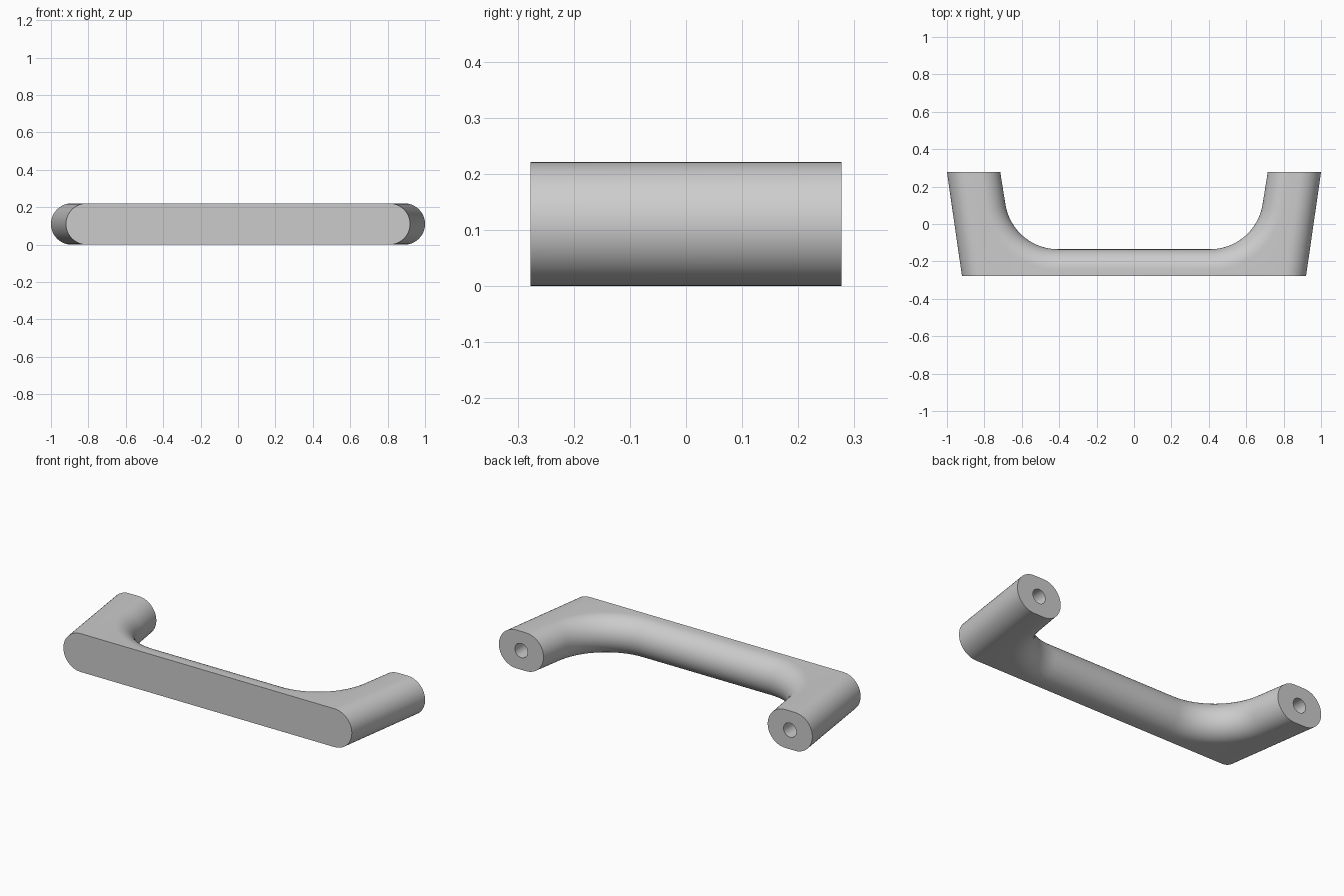
import bpy, bmesh, math

if "Cube" in bpy.data.objects:
    bpy.data.objects.remove(bpy.data.objects["Cube"])

R = 0.1105                 # edge rounding, half the height
FRONT, BACK = -0.277, 0.277
LEAN = math.atan(0.144)    # outward lean of the legs
FILLET = 0.285             # inner corner radius in plan
CX, CY = 0.406, 0.15       # inner corner centre

metal = bpy.data.materials.new("satin grey")
metal.diffuse_color = (0.6, 0.6, 0.6, 1)
metal.use_nodes = True
metal.node_tree.nodes["Principled BSDF"].inputs["Base Color"].default_value = metal.diffuse_color


def outline(d):
    """Plan outline with outer ends and inner edge pulled in by d."""
    right = [(0.92 - d, FRONT), (1.0 - d, BACK),
             (0.715 + d / math.cos(LEAN), BACK)]
    n = 18
    for i in range(n + 1):
        a = -LEAN - (math.pi / 2 - LEAN) * i / n
        right.append((CX + (FILLET + d) * math.cos(a),
                      CY + (FILLET + d) * math.sin(a)))
    return right + [(-x, y) for x, y in reversed(right)]


# handle body: stacked outlines following a half round edge
bm = bmesh.new()
rings = []
steps = 24
for i in range(steps + 1):
    t = -math.pi / 2 + math.pi * i / steps
    z = R + R * math.sin(t)
    rings.append([bm.verts.new((x, y, z))
                  for x, y in outline(R * (1 - math.cos(t)))])
for a, b in zip(rings, rings[1:]):
    n = len(a)
    for j in range(n):
        k = (j + 1) % n
        bm.faces.new((a[j], a[k], b[k], b[j]))
bm.faces.new(list(reversed(rings[0])))
bm.faces.new(rings[-1])
bmesh.ops.recalc_face_normals(bm, faces=bm.faces)
mesh = bpy.data.meshes.new("handle")
bm.to_mesh(mesh)
bm.free()
mesh.materials.append(metal)
handle = bpy.data.objects.new("handle", mesh)
bpy.context.collection.objects.link(handle)

# screw holes in the leg ends
for side in (-1, 1):
    bpy.ops.mesh.primitive_cylinder_add(
        vertices=32, radius=0.041, depth=0.6,
        location=(side * 0.857, BACK, R), rotation=(math.pi / 2, 0, 0))
    cutter = bpy.context.object
    cutter.name = "screw_hole_cutter"
    cutter.hide_render = True
    cutter.data.materials.append(metal)
    bpy.context.view_layer.objects.active = handle
    mod = handle.modifiers.new("screw_hole", 'BOOLEAN')
    mod.operation = 'DIFFERENCE'
    mod.solver = 'EXACT'
    mod.object = cutter
    bpy.ops.object.modifier_apply(modifier=mod.name)
    bpy.data.objects.remove(cutter, do_unlink=True)

bpy.ops.object.select_all(action='DESELECT')
handle.select_set(True)
bpy.context.view_layer.objects.active = handle
bpy.ops.object.shade_smooth_by_angle(angle=math.radians(30))
